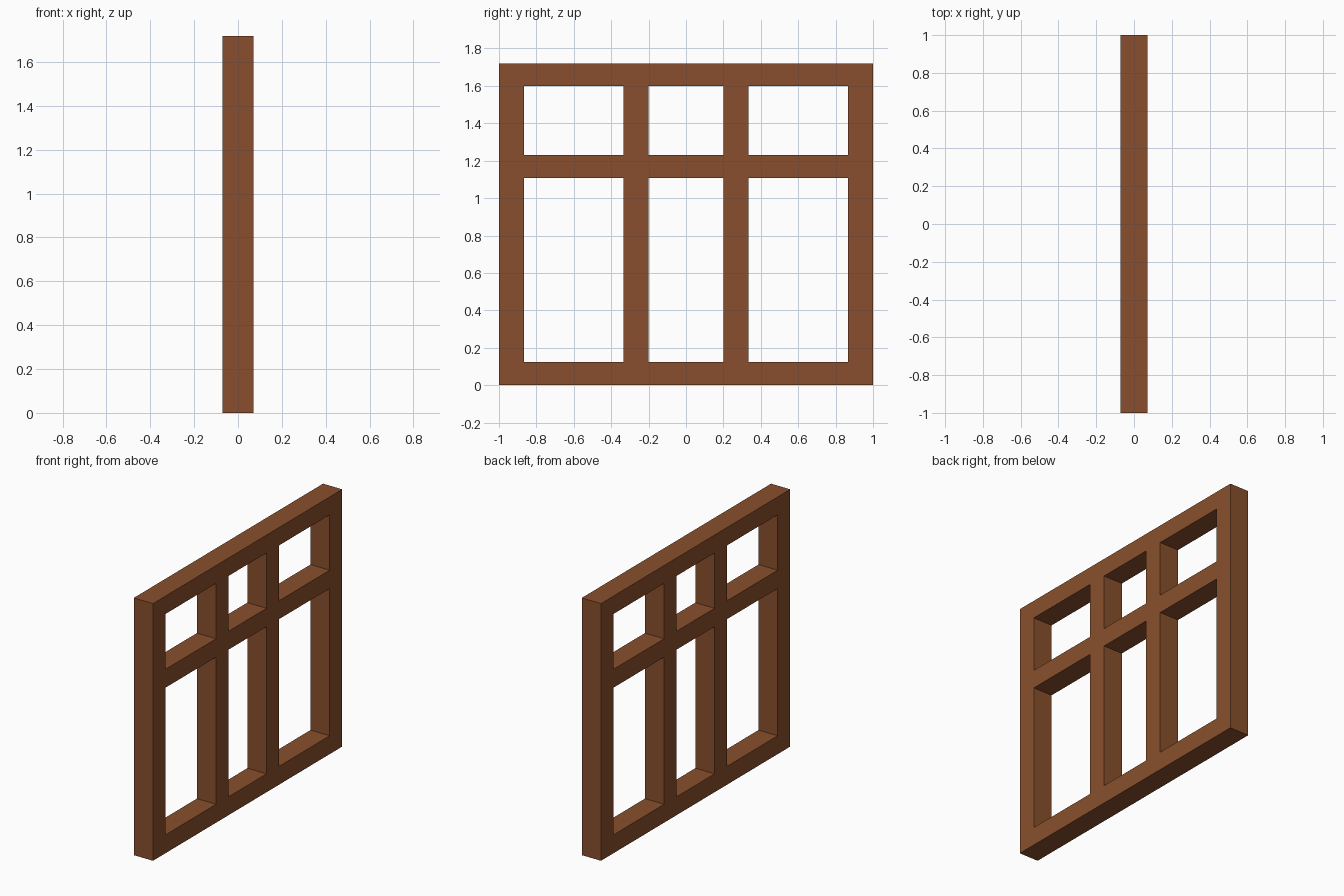
import bpy
import bmesh

cube = bpy.data.objects.get("Cube")
if cube:
    bpy.data.objects.remove(cube, do_unlink=True)

# Wood material
wood = bpy.data.materials.new("brown_wood")
wood.use_nodes = True
colour = (0.25, 0.078, 0.026, 1.0)
wood.diffuse_color = colour
wood.node_tree.nodes["Principled BSDF"].inputs["Base Color"].default_value = colour

# Bar edges: even strips are solid bars, odd strips are openings
half_depth = 0.071
ys = [-1, -0.867, -0.333, -0.2, 0.2, 0.333, 0.867, 1]
zs = [0, 0.123, 1.107, 1.23, 1.6, 1.72]

# Frame face: grid of cells with the panes left open
bm = bmesh.new()
grid = [[bm.verts.new((-half_depth, y, z)) for z in zs] for y in ys]
for i in range(len(ys) - 1):
    for j in range(len(zs) - 1):
        if i % 2 and j % 2:
            continue
        bm.faces.new((grid[i][j], grid[i + 1][j], grid[i + 1][j + 1], grid[i][j + 1]))

# Give the frame its depth, closing the sides of every opening
extruded = bmesh.ops.extrude_face_region(bm, geom=bm.faces[:], use_keep_orig=True)
moved = [v for v in extruded["geom"] if isinstance(v, bmesh.types.BMVert)]
bmesh.ops.translate(bm, verts=moved, vec=(2 * half_depth, 0, 0))
bmesh.ops.recalc_face_normals(bm, faces=bm.faces[:])

mesh = bpy.data.meshes.new("window_frame")
bm.to_mesh(mesh)
bm.free()
mesh.materials.append(wood)
frame = bpy.data.objects.new("window_frame", mesh)
bpy.context.collection.objects.link(frame)
